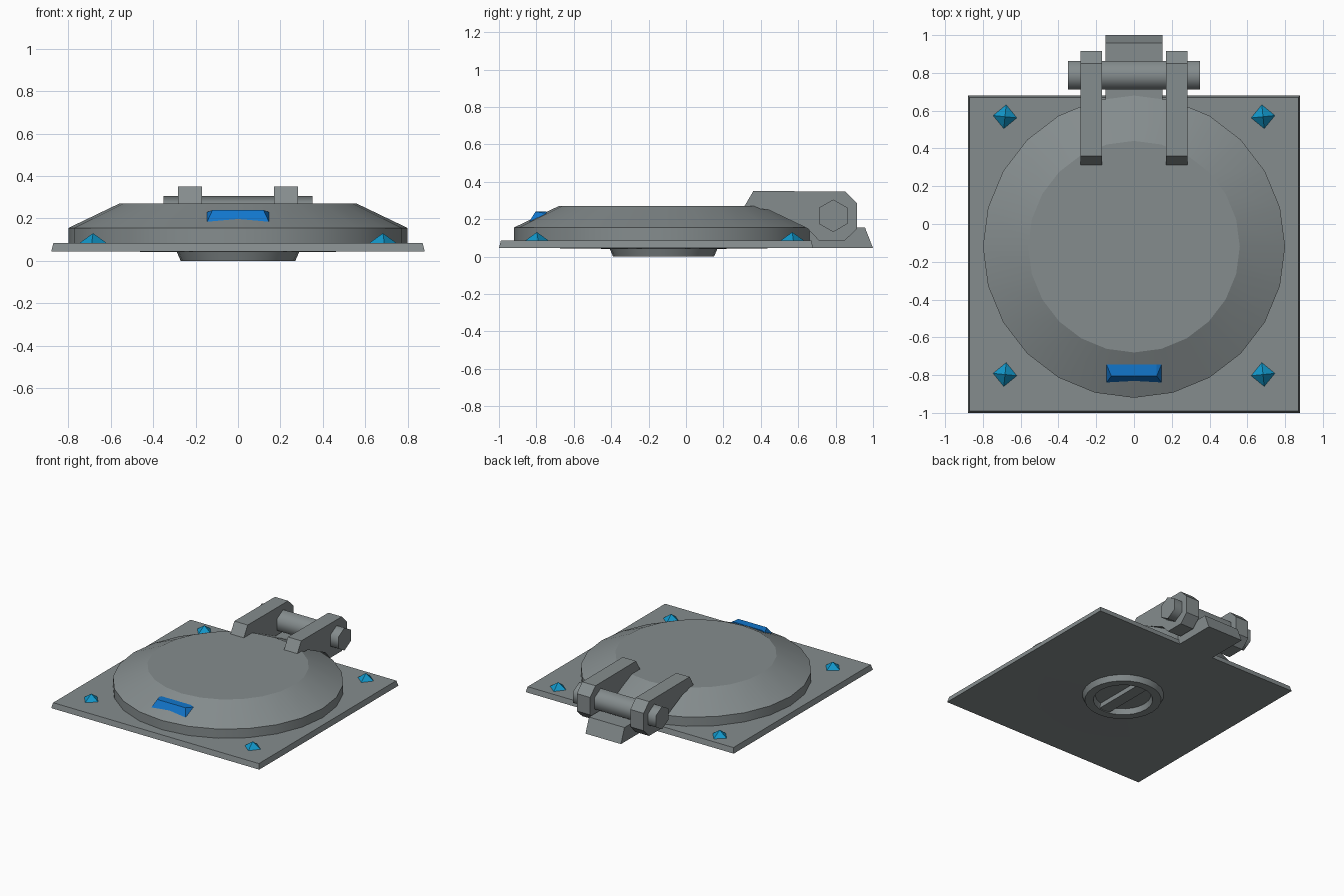
import bpy, bmesh, math
from mathutils import Matrix

if "Cube" in bpy.data.objects:
    bpy.data.objects.remove(bpy.data.objects["Cube"])

def material(name, rgb):
    m = bpy.data.materials.new(name)
    m.diffuse_color = (*rgb, 1)
    m.use_nodes = True
    m.node_tree.nodes["Principled BSDF"].inputs["Base Color"].default_value = m.diffuse_color
    return m

GREY = material("steel grey", (0.235, 0.265, 0.27))
CYAN = material("stud blue", (0.006, 0.31, 0.59))
BLUE = material("latch blue", (0.006, 0.18, 0.60))
CY = -0.12  # hatch centre along y

def make(name, verts, faces, mat, smooth=None):
    me = bpy.data.meshes.new(name)
    me.from_pydata(verts, [], faces)
    bm = bmesh.new()
    bm.from_mesh(me)
    bmesh.ops.recalc_face_normals(bm, faces=bm.faces)
    bm.to_mesh(me)
    bm.free()
    me.materials.append(mat)
    ob = bpy.data.objects.new(name, me)
    bpy.context.collection.objects.link(ob)
    if smooth:
        bpy.ops.object.select_all(action='DESELECT')
        ob.select_set(True)
        bpy.context.view_layer.objects.active = ob
        bpy.ops.object.shade_smooth_by_angle(angle=math.radians(smooth))
    return ob

def lathe(name, profile, n, centre, mat, closed=False, smooth=None, turn=0.0):
    """Spin (radius, z) points round a vertical axis; closed profiles make rings."""
    k = len(profile)
    verts = []
    for i in range(n):
        a = turn + 2 * math.pi * i / n
        verts += [(centre[0] + r * math.cos(a), centre[1] + r * math.sin(a), z) for r, z in profile]
    faces = []
    for i in range(n):
        j = (i + 1) % n
        for p in range(k if closed else k - 1):
            q = (p + 1) % k
            faces.append((i * k + p, j * k + p, j * k + q, i * k + q))
    if not closed:
        faces.append([i * k for i in range(n)])
        faces.append([i * k + k - 1 for i in range(n)])
    return make(name, verts, faces, mat, smooth)

def prism_x(name, profile, x0, x1, mat, smooth=None):
    """Extrude a (y, z) outline along x."""
    n = len(profile)
    verts = [(x, y, z) for x in (x0, x1) for y, z in profile]
    faces = [list(range(n)), list(range(n, 2 * n))]
    faces += [(i, (i + 1) % n, n + (i + 1) % n, n + i) for i in range(n)]
    return make(name, verts, faces, mat, smooth)

# square base plate with slightly sloping edges
verts = [(sx * (0.88 - d), y, z)
         for z, d in ((0.045, 0), (0.085, 0.01))
         for sx, y in ((-1, -1 + d), (1, -1 + d), (1, 0.68 - d), (-1, 0.68 - d))]
make("base_plate", verts, [(0, 1, 2, 3), (4, 5, 6, 7)] +
     [(i, (i + 1) % 4, 4 + (i + 1) % 4, 4 + i) for i in range(4)], GREY)

# round hatch lid
lathe("hatch_lid", [(0.8, 0.07), (0.8, 0.155), (0.56, 0.27)], 24, (0, CY), GREY, smooth=20)

# underside: shallow disc, hand wheel ring and its bar
lathe("under_disc", [(0.69, 0.046), (0.28, 0.041)], 24, (0, CY), GREY)
lathe("wheel_ring", [(0.29, 0.046), (0.27, 0.0), (0.21, 0.0), (0.195, 0.046)], 24, (0, CY),
      GREY, closed=True, smooth=30)
prism_x("wheel_bar", [(CY - 0.21, 0.046), (CY - 0.21, 0.006), (CY + 0.21, 0.006), (CY + 0.21, 0.046)],
        -0.045, 0.045, GREY)

# hinge: bracket, two arms and hexagonal pin
prism_x("hinge_bracket", [(0.55, 0.045), (1.0, 0.045), (0.957, 0.155), (0.55, 0.155)], -0.15, 0.15, GREY)
arm = [(0.31, 0.265), (0.36, 0.35), (0.85, 0.348), (0.915, 0.283), (0.915, 0.15), (0.85, 0.086),
       (0.71, 0.086), (0.65, 0.15), (0.44, 0.25)]
for side, s in (("left", -1), ("right", 1)):
    prism_x("hinge_arm_" + side, arm, s * 0.17, s * 0.283, GREY)
pin = [(0.787 + 0.087 * math.sin(i * math.pi / 3), 0.218 + 0.087 * math.cos(i * math.pi / 3)) for i in range(6)]
prism_x("hinge_pin", pin, -0.35, 0.35, GREY, smooth=65)

# pointed corner studs
for sx in (-1, 1):
    for y in (0.568, -0.797):
        lathe("corner_stud", [(0.066, 0.083), (0.001, 0.13)], 4, (sx * 0.683, y), CYAN, turn=sx * 0.1)

# blue latch handle on the front slope
half = [(0.145, -0.838, 0.186), (0.145, -0.745, 0.23), (0.12, -0.805, 0.24), (0.12, -0.745, 0.24)]
verts = [(s * x, y, z) for s in (1, -1) for x, y, z in half]
make("latch_handle", verts, [(0, 4, 6, 2), (2, 6, 7, 3), (3, 7, 5, 1), (1, 5, 4, 0),
                             (0, 2, 1), (2, 3, 1), (4, 5, 6), (6, 5, 7)], BLUE)
